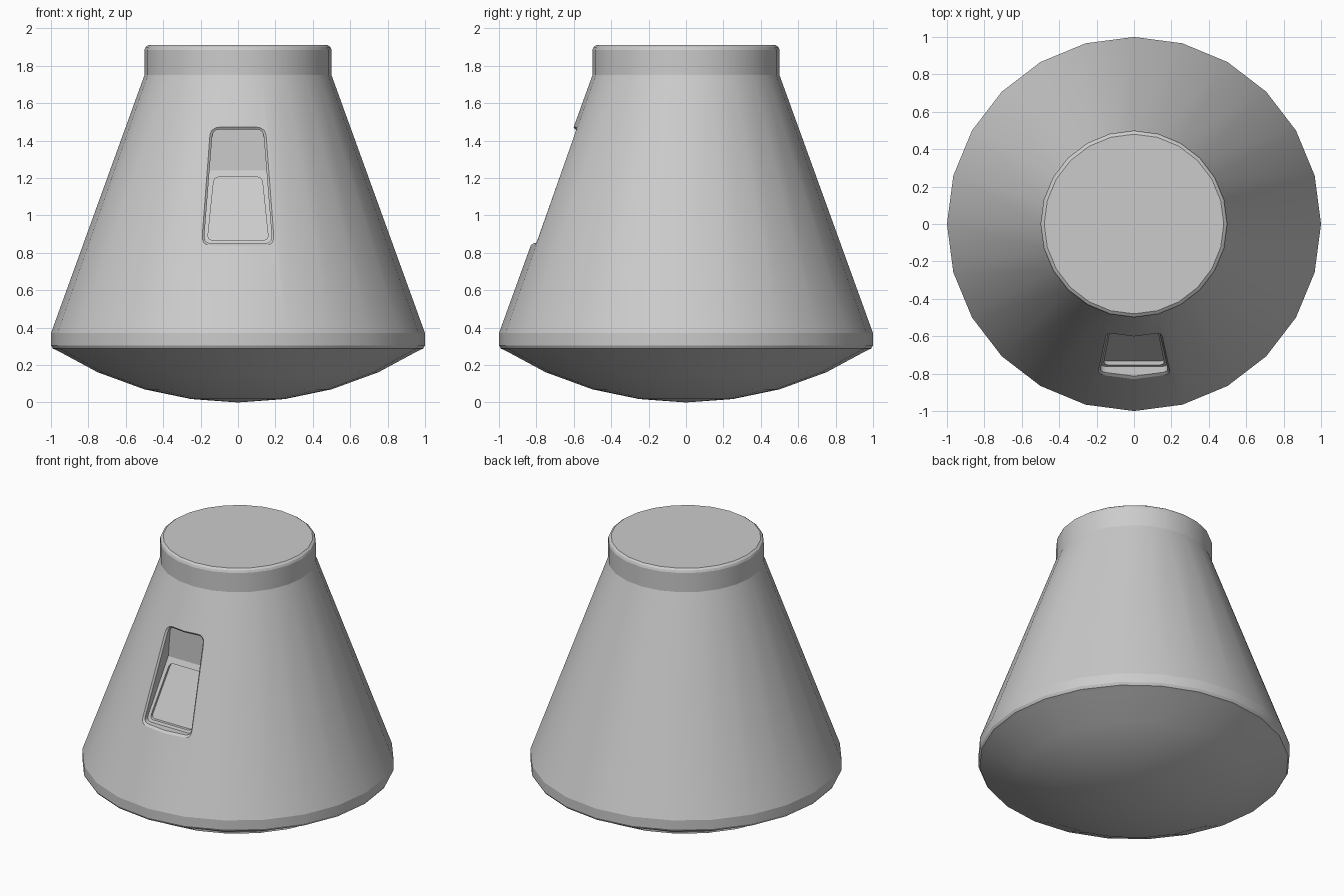
import bpy, bmesh, math
from mathutils import Vector

if "Cube" in bpy.data.objects:
    bpy.data.objects.remove(bpy.data.objects["Cube"])

SIDES = 24
BACK_Y = -0.56                       # vertical upper wall of the window recess
FLOOR_A = Vector((0, -0.765, 0.845))  # sloped recess floor, lower edge
FLOOR_B = Vector((0, BACK_Y, 1.24))   # sloped recess floor, upper edge
slope = (FLOOR_B - FLOOR_A).normalized()
INWARD = Vector((0, slope.z, -slope.y))


def make_object(name, bm):
    bmesh.ops.recalc_face_normals(bm, faces=bm.faces)
    mesh = bpy.data.meshes.new(name)
    bm.to_mesh(mesh)
    bm.free()
    ob = bpy.data.objects.new(name, mesh)
    bpy.context.collection.objects.link(ob)
    return ob


def lathe(name, profile):
    bm = bmesh.new()
    rings = []
    for r, z in profile:
        if r == 0:
            rings.append([bm.verts.new((0, 0, z))] * SIDES)
        else:
            rings.append([bm.verts.new((r * math.cos(a), r * math.sin(a), z))
                          for a in (2 * math.pi * i / SIDES for i in range(SIDES))])
    for lo, hi in zip(rings, rings[1:]):
        for i in range(SIDES):
            j = (i + 1) % SIDES
            bm.faces.new(dict.fromkeys((lo[i], lo[j], hi[j], hi[i])))
    bm.faces.new(rings[-1])
    return make_object(name, bm)


def outline(xb, zb, xt, zt, r, grow=0.0):
    """Rounded trapezoid in the xz plane."""
    xb, xt, zb, zt, r = xb + grow, xt + grow, zb - grow, zt + grow, r + grow
    corners = [Vector(c) for c in ((-xb, zb), (xb, zb), (xt, zt), (-xt, zt))]
    pts = []
    for i, c in enumerate(corners):
        a = c + (corners[i - 1] - c).normalized() * r
        b = c + (corners[(i + 1) % 4] - c).normalized() * r
        for k in range(6):
            t = k / 5
            pts.append(a * (1 - t) ** 2 + c * 2 * t * (1 - t) + b * t * t)
        if i in (0, 2):
            pts.append(Vector((0, c.y)))
    return pts


def hull_y(p):
    return -(1 - 0.5 * (p.y - 0.37) / 1.38) + abs(p.x) * math.tan(math.radians(7.5))


def loft_cutter(name, rings, plane_point):
    """Loft rings of (x, y, z), then trim behind the sloped floor plane."""
    bm = bmesh.new()
    loops = [[bm.verts.new(p) for p in ring] for ring in rings]
    n = len(loops[0])
    for a, b in zip(loops, loops[1:]):
        for i in range(n):
            j = (i + 1) % n
            bm.faces.new((a[i], a[j], b[j], b[i]))
    bm.faces.new(loops[0])
    bm.faces.new(loops[-1])
    bmesh.ops.bisect_plane(bm, geom=bm.verts[:] + bm.edges[:] + bm.faces[:],
                           plane_co=plane_point, plane_no=INWARD, clear_outer=True)
    bmesh.ops.holes_fill(bm, edges=[e for e in bm.edges if e.is_boundary], sides=0)
    ob = make_object(name, bm)
    ob.hide_render = True
    return ob


def ring(pts, depth):
    return [(p.x, depth(p), p.y) for p in pts]


# Capsule hull: domed base, rim band, cone, and top collar
capsule = lathe("capsule_hull", [
    (0, 0), (0.25, 0.018), (0.5, 0.07), (0.75, 0.161), (0.965, 0.277), (0.99, 0.288),
    (1.0, 0.305), (1.0, 0.37), (0.5, 1.75), (0.5, 1.885), (0.494, 1.9), (0.48, 1.91)])

# Window recess with a chamfered rim
trap = (0.183, 0.852, 0.135, 1.46, 0.04)
small, rim, wide = outline(*trap), outline(*trap, 0.012), outline(*trap, 0.024)
recess = loft_cutter("recess_cutter", [
    ring(small, lambda p: BACK_Y),
    ring(small, lambda p: min(hull_y(p) + 0.012, BACK_Y - 0.004)),
    ring(rim, hull_y),
    ring(wide, lambda p: hull_y(p) - 0.012),
    ring(wide, lambda p: -1.1)], FLOOR_A)

# Shallow inset pane in the sloped floor
pane_pts = outline(0.163, 0.868, 0.128, 1.205, 0.03)
pane = loft_cutter("pane_cutter", [
    ring(pane_pts, lambda p: -0.3),
    ring(pane_pts, lambda p: -1.1)], FLOOR_A + INWARD * 0.018)

bpy.context.view_layer.objects.active = capsule
capsule.select_set(True)
for cutter in (recess, pane):
    mod = capsule.modifiers.new("cut", 'BOOLEAN')
    mod.operation = 'DIFFERENCE'
    mod.solver = 'EXACT'
    mod.object = cutter
    bpy.ops.object.modifier_apply(modifier=mod.name)
    bpy.data.objects.remove(cutter)
bpy.ops.object.shade_smooth_by_angle(angle=math.radians(19))
